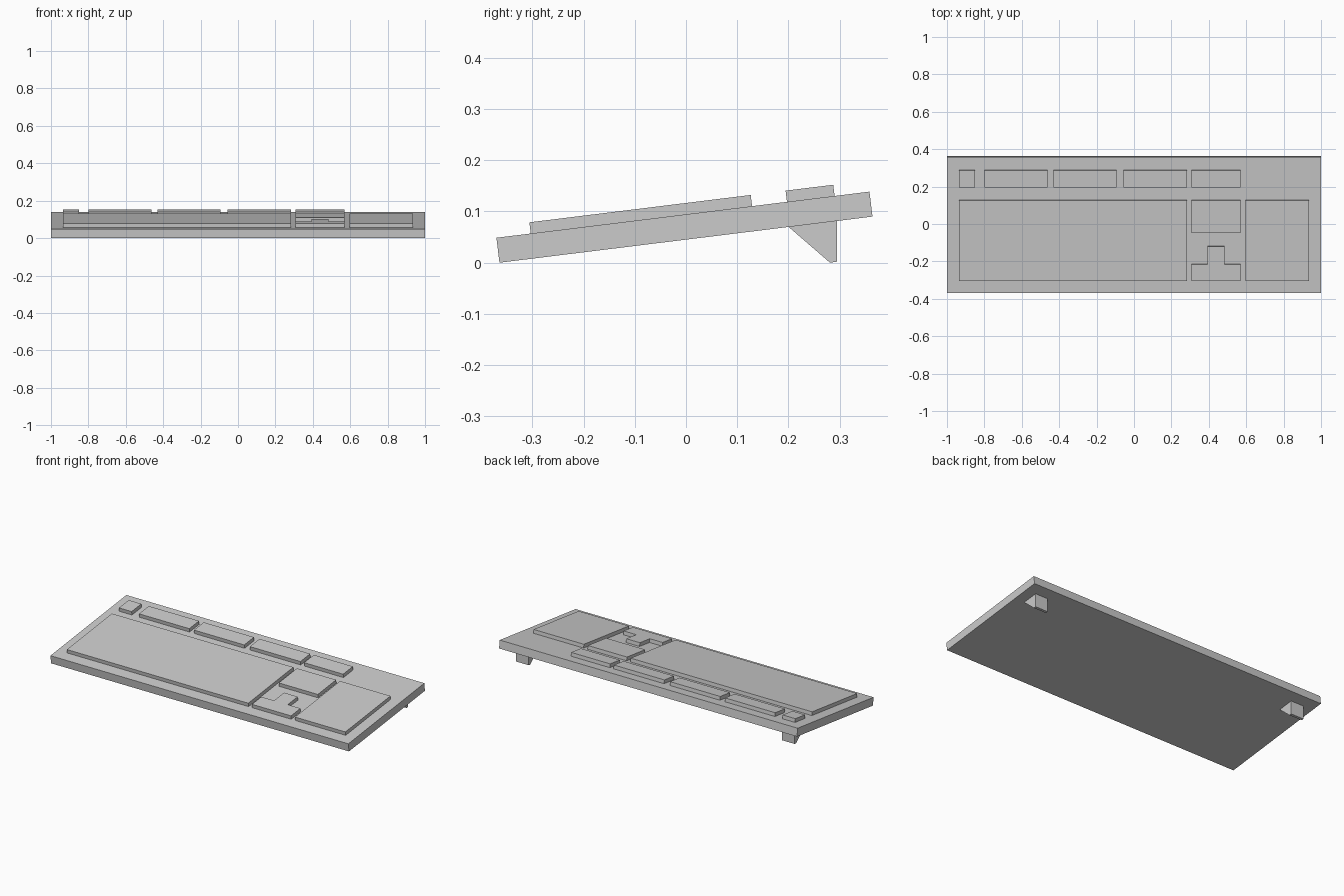
import bpy, bmesh, math

if "Cube" in bpy.data.objects:
    bpy.data.objects.remove(bpy.data.objects["Cube"])

TILT = math.atan(0.1236)      # slope of the whole keyboard
FRONT = -0.364                # world y of the front bottom edge
THICK = 0.049                 # body thickness
KEY_H, KEY_IN = 0.022, 0.012  # key block height and bevel inset


def finish(bm, name):
    bmesh.ops.recalc_face_normals(bm, faces=bm.faces)
    me = bpy.data.meshes.new(name)
    bm.to_mesh(me)
    bm.free()
    ob = bpy.data.objects.new(name, me)
    bpy.context.collection.objects.link(ob)
    return ob


def frustum(name, outline, z, height, inset):
    """Outline raised by height with its top evenly inset, laid on the slope."""
    bm = bmesh.new()
    low = [bm.verts.new((x, y, z)) for x, y in outline]
    top = bm.faces.new(low)
    bmesh.ops.inset_region(bm, faces=[top], thickness=inset,
                           use_boundary=True, use_even_offset=True)
    for v in bm.verts:
        if v not in low:
            v.co.z += height
    bm.faces.new(low[::-1])
    ob = finish(bm, name)
    ob.location = (0, FRONT, 0)
    ob.rotation_euler = (TILT, 0, 0)
    return ob


def rect(x0, x1, y0, y1):
    return [(x0, y0), (x1, y0), (x1, y1), (x0, y1)]


def keys(name, outline):
    # world y on the top surface -> distance along the slope
    pts = [(x, (y - FRONT + THICK * math.sin(TILT)) / math.cos(TILT))
           for x, y in outline]
    return frustum(name, pts, THICK, KEY_H, KEY_IN)


# Body slab
frustum("body", rect(-1, 1, 0, 0.728 / math.cos(TILT)), 0, THICK, 0.007)

# Large key blocks
keys("main_key_block", rect(-0.935, 0.283, -0.303, 0.129))
keys("number_pad_block", rect(0.597, 0.935, -0.303, 0.129))
keys("navigation_key_block", rect(0.308, 0.57, -0.046, 0.129))

# Top row
row = [("escape_key", -0.935, -0.85), ("function_keys_1", -0.80, -0.463),
       ("function_keys_2", -0.431, -0.094), ("function_keys_3", -0.056, 0.283),
       ("system_keys", 0.308, 0.57)]
for name, x0, x1 in row:
    keys(name, rect(x0, x1, 0.197, 0.29))

# Arrow keys, an upside-down T
keys("arrow_keys", [(0.308, -0.303), (0.57, -0.303), (0.57, -0.213), (0.485, -0.213),
                    (0.485, -0.118), (0.394, -0.118), (0.394, -0.213), (0.308, -0.213)])

# Folding feet: wedge profile extruded across x
profile = [(0.2, 0.07), (0.281, 0.0), (0.295, 0.002), (0.295, 0.0815)]
for side, x0 in (("left", -0.935), ("right", 0.85)):
    bm = bmesh.new()
    face = bm.faces.new([bm.verts.new((x0, y, z)) for y, z in profile])
    ext = bmesh.ops.extrude_face_region(bm, geom=[face], use_keep_orig=True)
    for v in ext["geom"]:
        if isinstance(v, bmesh.types.BMVert):
            v.co.x += 0.085
    finish(bm, side + "_foot")
